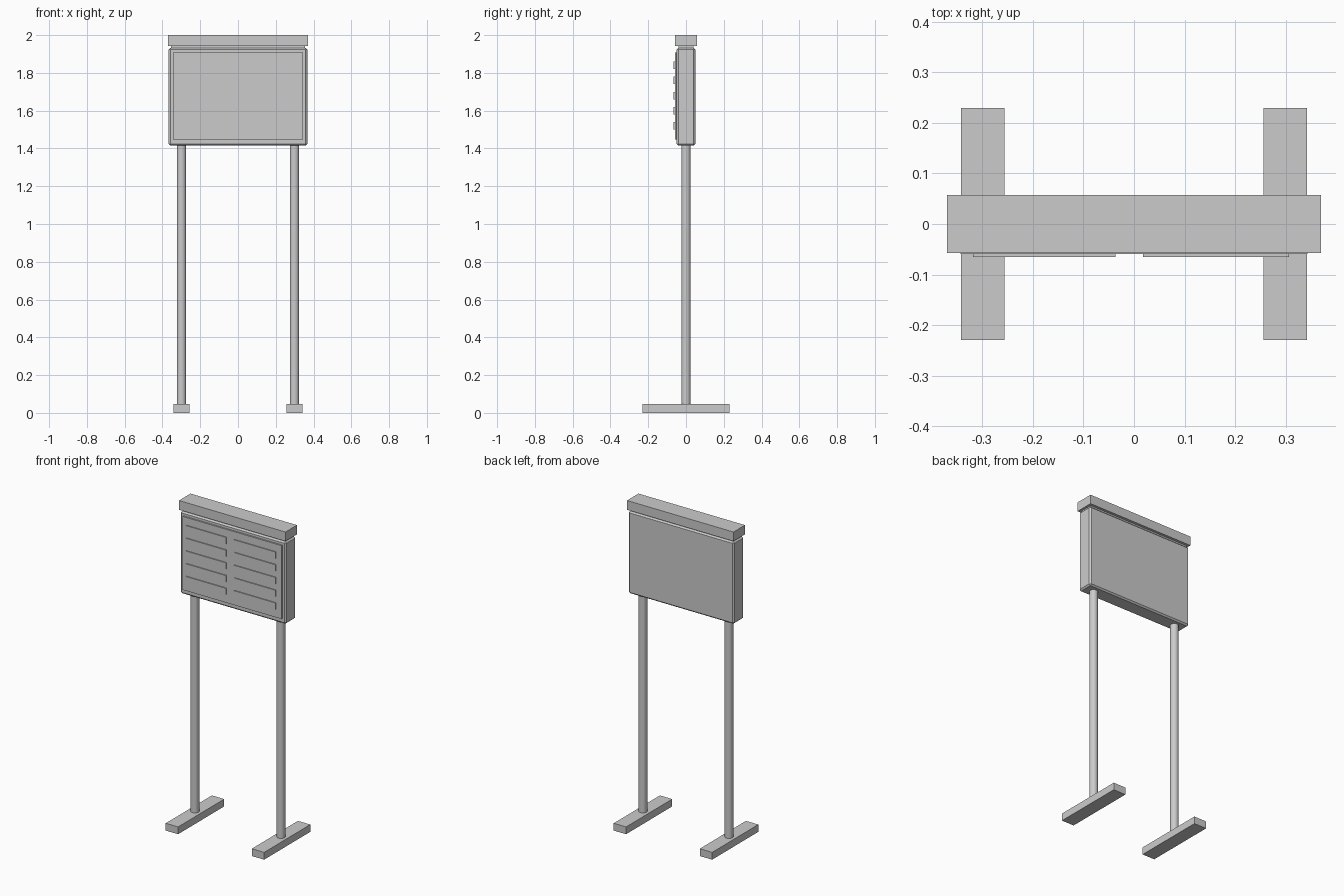
import bpy, math

if "Cube" in bpy.data.objects:
    bpy.data.objects.remove(bpy.data.objects["Cube"])


def box(name, x, y, z, bevel=0.0, segments=1):
    """Box from (min, max) ranges on each axis."""
    bpy.ops.mesh.primitive_cube_add(
        size=1, location=(sum(x) / 2, sum(y) / 2, sum(z) / 2))
    ob = bpy.context.object
    ob.name = name
    ob.scale = (x[1] - x[0], y[1] - y[0], z[1] - z[0])
    bpy.ops.object.transform_apply(location=False, rotation=False, scale=True)
    if bevel:
        mod = ob.modifiers.new("bevel", 'BEVEL')
        mod.width, mod.segments = bevel, segments
    return ob


# Cabinet with bevelled edges, neck and top cap
box("cabinet", (-0.367, 0.367), (-0.05, 0.05), (1.415, 1.932), 0.009)
box("cap_neck", (-0.355, 0.355), (-0.04, 0.04), (1.92, 1.95))
box("top_cap", (-0.37, 0.37), (-0.057, 0.057), (1.942, 2.0))

# Raised display panel on the front
box("display_panel", (-0.343, 0.343), (-0.059, -0.045), (1.447, 1.908))

# Five rows of raised strips in two columns
for row in range(5):
    z = 1.84 - 0.08 * row
    for side, x in (("left", (-0.318, -0.037)), ("right", (0.018, 0.307))):
        box(f"{side}_strip_{row + 1}", x, (-0.065, -0.055), (z - 0.02, z + 0.02))

# Posts and feet
for side, s in (("left", -1), ("right", 1)):
    cx = 0.299 * s
    bpy.ops.mesh.primitive_cylinder_add(
        vertices=12, radius=0.025, depth=1.39, location=(cx, 0, 0.735))
    bpy.context.object.name = f"{side}_post"
    bpy.ops.object.shade_smooth_by_angle(angle=math.radians(40))
    box(f"{side}_foot", (cx - 0.043, cx + 0.043), (-0.229, 0.229), (0, 0.046))
